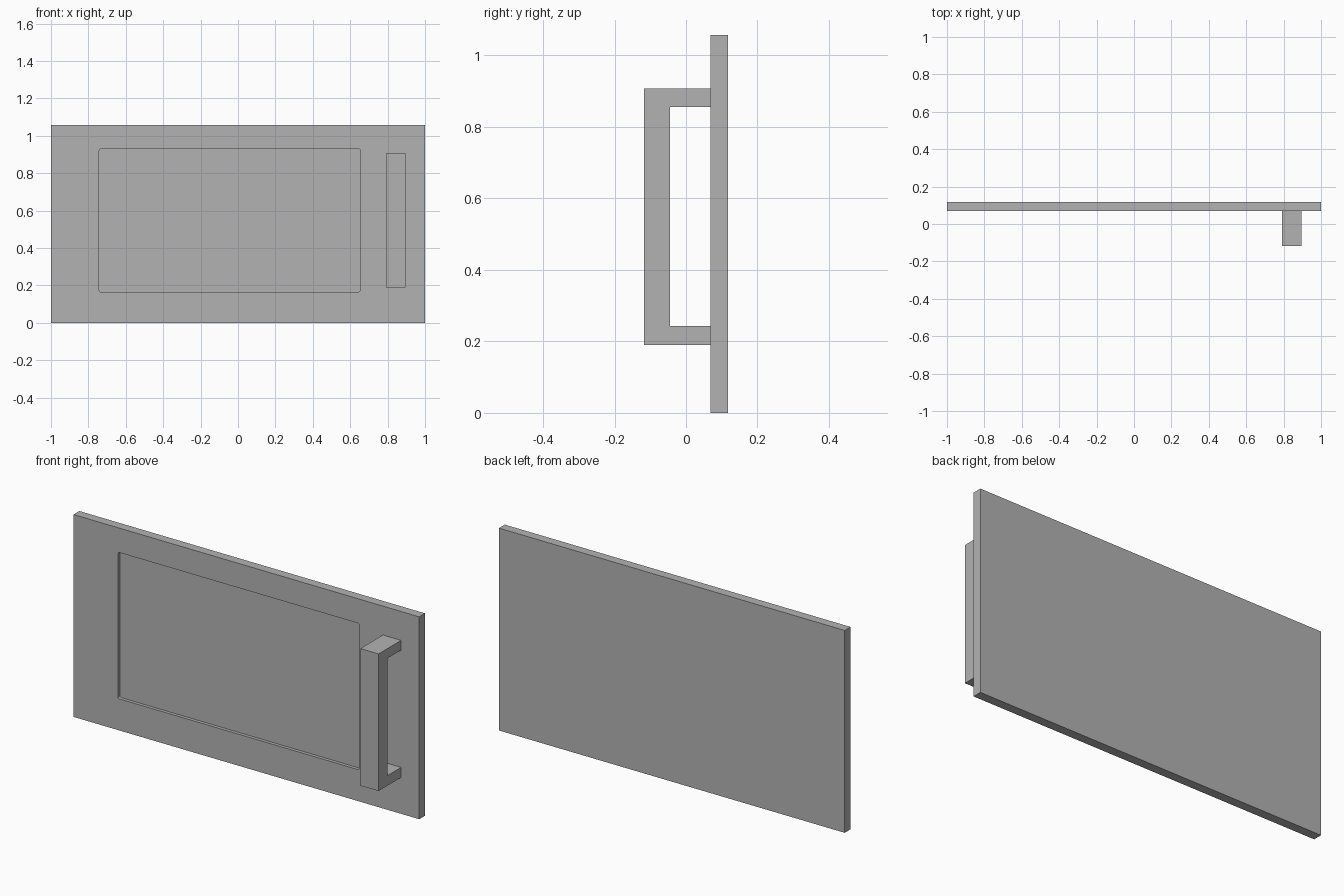
import bpy
import bmesh

if "Cube" in bpy.data.objects:
    bpy.data.objects.remove(bpy.data.objects["Cube"], do_unlink=True)

# One grey for the whole door
grey = bpy.data.materials.new("grey")
grey.use_nodes = True
grey.diffuse_color = (0.45, 0.45, 0.45, 1)
grey.node_tree.nodes["Principled BSDF"].inputs["Base Color"].default_value = grey.diffuse_color


def finish(name, bm):
    bmesh.ops.recalc_face_normals(bm, faces=bm.faces)
    mesh = bpy.data.meshes.new(name)
    bm.to_mesh(mesh)
    bm.free()
    mesh.materials.append(grey)
    obj = bpy.data.objects.new(name, mesh)
    bpy.context.collection.objects.link(obj)
    return obj


def prism(name, points, direction, corner=0):
    """Extrude a flat outline, optionally rounding the edges along the extrusion."""
    bm = bmesh.new()
    face = bm.faces.new([bm.verts.new(p) for p in points])
    result = bmesh.ops.extrude_face_region(bm, geom=[face], use_keep_orig=True)
    moved = [v for v in result["geom"] if isinstance(v, bmesh.types.BMVert)]
    bmesh.ops.translate(bm, verts=moved, vec=direction)
    if corner:
        sides = [e for e in bm.edges if abs(e.verts[0].co.y - e.verts[1].co.y) > 0.001]
        bmesh.ops.bevel(bm, geom=sides, offset=corner, segments=3,
                        profile=0.5, affect='EDGES')
    return finish(name, bm)


def slab(name, x0, x1, y0, y1, z0, z1, corner=0):
    outline = [(x0, y0, z0), (x1, y0, z0), (x1, y0, z1), (x0, y0, z1)]
    return prism(name, outline, (0, y1 - y0, 0), corner)


FRONT, BACK, HEIGHT = 0.069, 0.117, 1.058
RECESS_DEPTH = 0.017

# Door panel with a shallow window recess cut into its front
door = slab("door_panel", -1, 1, FRONT, BACK, 0, HEIGHT)
cutter = slab("recess_cutter", -0.742, 0.652, FRONT - 0.05, FRONT + RECESS_DEPTH,
              0.165, 0.93, corner=0.008)
cutter.hide_render = True
cut = door.modifiers.new("window_recess", 'BOOLEAN')
cut.operation = 'DIFFERENCE'
cut.solver = 'EXACT'
cut.object = cutter
bpy.context.view_layer.objects.active = door
bpy.ops.object.modifier_apply(modifier=cut.name)
bpy.data.objects.remove(cutter, do_unlink=True)

# Square bracket handle, its profile extruded across the width
outer, inner = -0.117, -0.045
low, high, low_in, high_in = 0.19, 0.907, 0.243, 0.856
profile = [(FRONT, low), (outer, low), (outer, high), (FRONT, high),
           (FRONT, high_in), (inner, high_in), (inner, low_in), (FRONT, low_in)]
prism("door_handle", [(0.79, y, z) for y, z in profile], (0.105, 0, 0))
